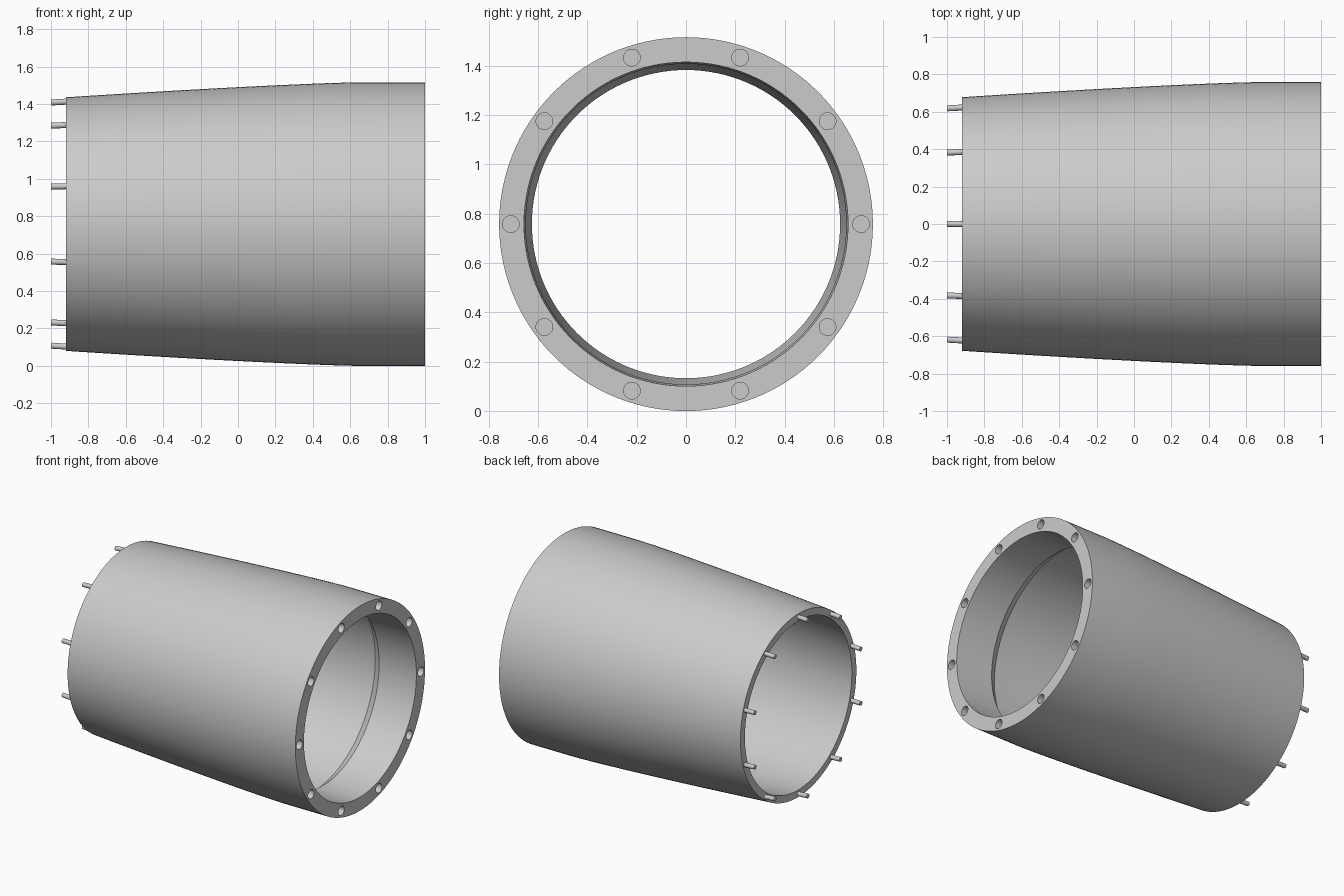
import bpy, bmesh
from math import sin, cos, pi, radians
from mathutils import Matrix

cube = bpy.data.objects.get("Cube")
if cube:
    bpy.data.objects.remove(cube, do_unlink=True)

R = 0.758            # largest radius, also the height of the axis
WALL = 0.053         # shell thickness
SEGMENTS = 120
COUNT = 10           # pins and sockets

grey = bpy.data.materials.new("light grey")
grey.use_nodes = True
grey.diffuse_color = (0.6, 0.6, 0.6, 1)
grey.node_tree.nodes["Principled BSDF"].inputs["Base Color"].default_value = grey.diffuse_color


def add_object(name, bm):
    bmesh.ops.recalc_face_normals(bm, faces=bm.faces)
    mesh = bpy.data.meshes.new(name)
    bm.to_mesh(mesh)
    bm.free()
    mesh.materials.append(grey)
    obj = bpy.data.objects.new(name, mesh)
    bpy.context.collection.objects.link(obj)
    return obj


def lathe(name, profile):
    """Spin a closed (x, radius) profile around the x axis."""
    bm = bmesh.new()
    rings = []
    for i in range(SEGMENTS):
        a = 2 * pi * i / SEGMENTS
        rings.append([bm.verts.new((x, r * cos(a), R + r * sin(a))) for x, r in profile])
    n = len(profile)
    for i in range(SEGMENTS):
        p, q = rings[i], rings[(i + 1) % SEGMENTS]
        for j in range(n):
            k = (j + 1) % n
            bm.faces.new((p[j], p[k], q[k], q[j]))
    return add_object(name, bm)


def rod_circle(name, x0, x1, circle, radius, start, tilt):
    """Evenly spaced rods along the x axis, leaning outward to the right by tilt."""
    bm = bmesh.new()
    for i in range(COUNT):
        spin = Matrix.Rotation(start + 2 * pi * i / COUNT, 4, "X")
        place = Matrix.Translation((0, 0, R)) @ spin @ Matrix.Translation(((x0 + x1) / 2, circle, 0))
        lean = Matrix.Rotation(tilt, 4, "Z") @ Matrix.Rotation(pi / 2, 4, "Y")
        bmesh.ops.create_cone(bm, cap_ends=True, segments=24, radius1=radius, radius2=radius,
                              depth=x1 - x0, matrix=place @ lean)
    return add_object(name, bm)


def smooth(obj):
    bpy.ops.object.select_all(action="DESELECT")
    obj.select_set(True)
    bpy.context.view_layer.objects.active = obj
    bpy.ops.object.shade_smooth_by_angle(angle=radians(30))


# Even-walled tapered shell with a thick inward collar at the right end
x_left, x_taper = -0.92, 0.63
outer = []
for i in range(13):
    t = 1 - i / 12
    outer.append((x_taper - (x_taper - x_left) * t, R - 0.08 * t ** 1.25))
collar = [(1, R), (1, 0.657), (0.7, 0.65)]
inner = [(x, r - WALL) for x, r in reversed(outer)]
barrel = lathe("barrel", outer + collar + inner)

# Sockets sunk into the collar
cutter = rod_circle("socket_cutter", 0.91, 1.1, 0.71, 0.034, 0, 0)
cutter.hide_render = True
cut = barrel.modifiers.new("sockets", "BOOLEAN")
cut.operation = "DIFFERENCE"
cut.solver = "EXACT"
cut.object = cutter
bpy.context.view_layer.objects.active = barrel
bpy.ops.object.modifier_apply(modifier=cut.name)
bpy.data.objects.remove(cutter, do_unlink=True)
smooth(barrel)

# Locating pins on the left end, following the slope of the wall
pins = rod_circle("locating_pins", -0.999, -0.9, 0.653, 0.016, pi / 2, 0.06)
smooth(pins)
